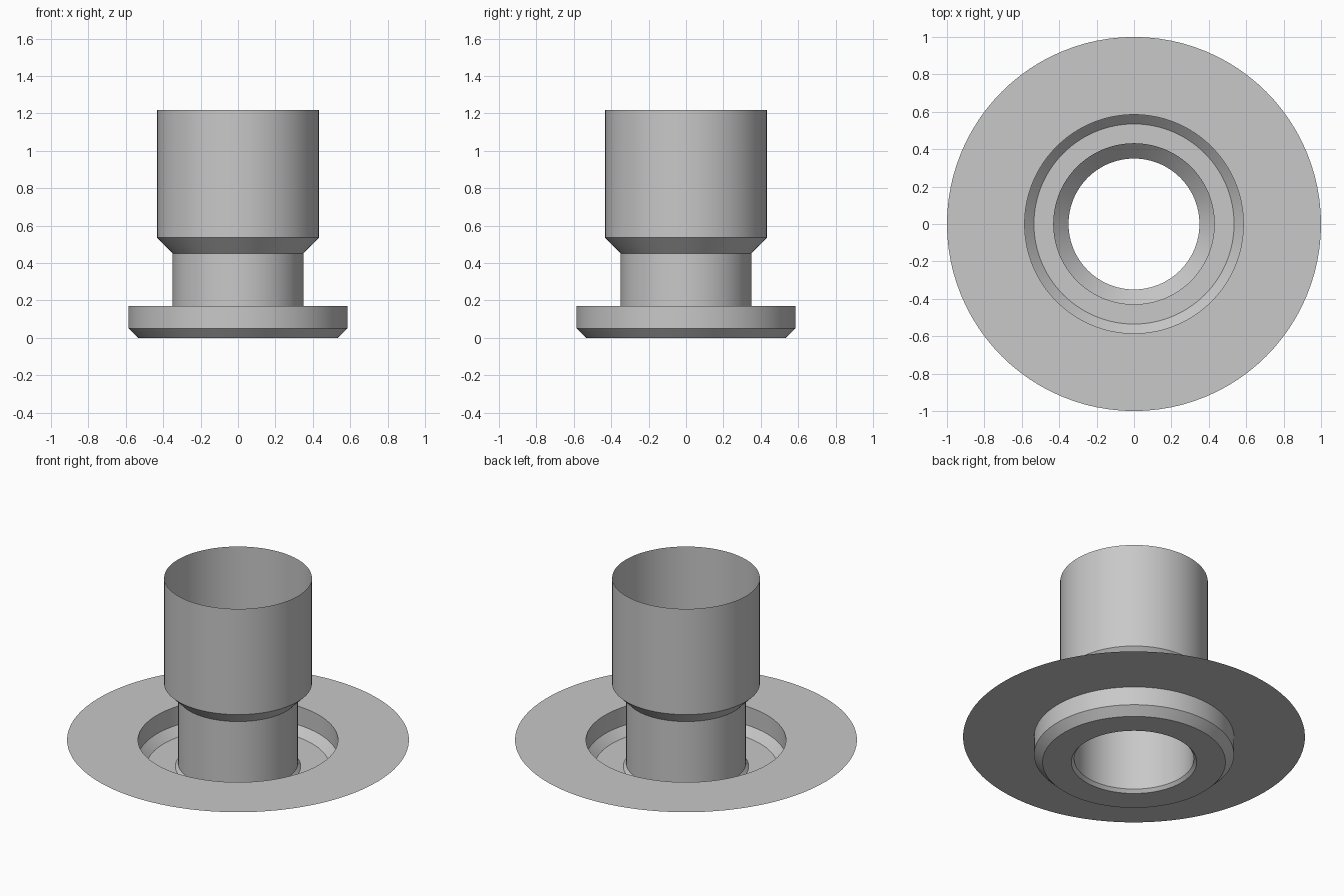
import bpy
import bmesh
from math import cos, sin, tau, radians

SEGMENTS = 96

cube = bpy.data.objects.get("Cube")
if cube:
    bpy.data.objects.remove(cube, do_unlink=True)

# Single plain grey finish
grey = bpy.data.materials.new("plain_grey")
grey.use_nodes = True
colour = (0.58, 0.58, 0.58, 1)
grey.diffuse_color = colour
grey.node_tree.nodes["Principled BSDF"].inputs["Base Color"].default_value = colour


def lathe(name, profile):
    """Revolve (radius, height) points around z as a thin open sheet."""
    bm = bmesh.new()
    rings = []
    for r, z in profile:
        rings.append([bm.verts.new((r * cos(tau * i / SEGMENTS), r * sin(tau * i / SEGMENTS), z))
                      for i in range(SEGMENTS)])
    for a, b in zip(rings, rings[1:]):
        for i in range(SEGMENTS):
            j = (i + 1) % SEGMENTS
            bm.faces.new((a[i], a[j], b[j], b[i]))
    mesh = bpy.data.meshes.new(name)
    bm.to_mesh(mesh)
    bm.free()
    mesh.materials.append(grey)
    obj = bpy.data.objects.new(name, mesh)
    bpy.context.collection.objects.link(obj)
    bpy.ops.object.select_all(action="DESELECT")
    obj.select_set(True)
    bpy.context.view_layer.objects.active = obj
    bpy.ops.object.shade_smooth_by_angle(angle=radians(30))
    return obj


# Flat outer flange
lathe("flange", [(1.0, 0.17), (0.585, 0.17)])

# Recessed dish with chamfered lower edge and a chamfered hole
lathe("dish", [(0.585, 0.17), (0.585, 0.05), (0.535, 0.0), (0.367, 0.0), (0.35, 0.02)])

# Narrow pipe flaring into the wide open socket
lathe("pipe", [(0.35, 0.02), (0.35, 0.452), (0.432, 0.535), (0.432, 1.217)])
